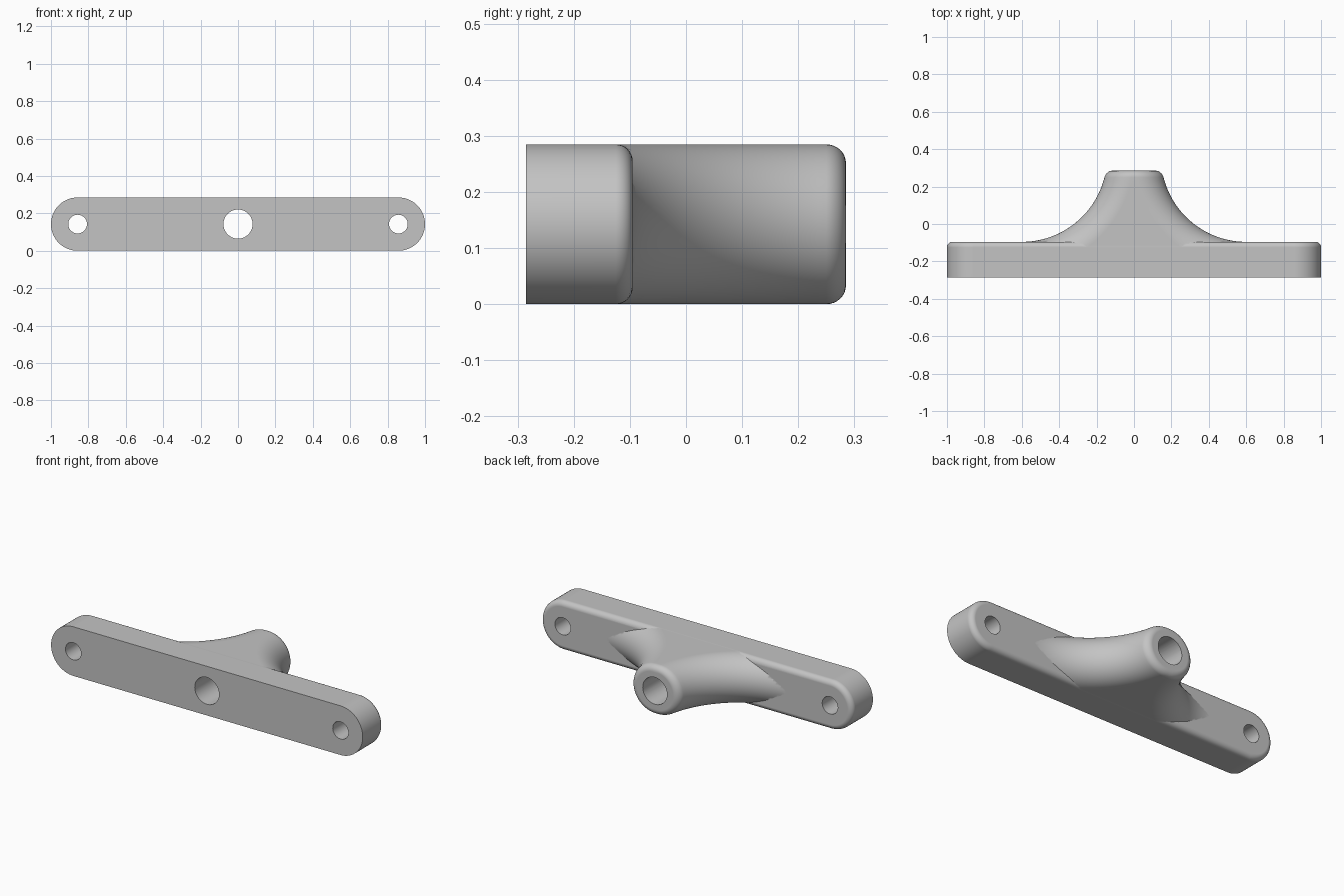
import bpy, bmesh, math
from mathutils import Vector

cube = bpy.data.objects.get("Cube")
if cube:
    bpy.data.objects.remove(cube, do_unlink=True)

RAD = 0.1425            # half the height of the part
FRONT, BACK, TIP = -0.285, -0.095, 0.285
END = 1 - RAD           # centre of each rounded end
SWEEP_X, SWEEP_Y, SWEEP_R = 0.6, 0.36, 0.4555   # concave side arc

grey = bpy.data.materials.new("satin grey")
grey.use_nodes = True
colour = (0.55, 0.55, 0.55, 1)
grey.diffuse_color = colour
grey.node_tree.nodes["Principled BSDF"].inputs["Base Color"].default_value = colour


def loft(name, rings, caps=None):
    """Skin a list of closed rings; caps are n-gons or mirrored quad strips."""
    bm = bmesh.new()
    rows = [[bm.verts.new(p) for p in ring] for ring in rings]
    n = len(rows[0])
    for a, b in zip(rows, rows[1:]):
        for i in range(n):
            j = (i + 1) % n
            bm.faces.new((a[i], a[j], b[j], b[i]))
    for row in (rows[0], rows[-1]):
        if caps == "strip":
            for i in range(n // 2 - 1):
                bm.faces.new((row[i], row[i + 1], row[n - 2 - i], row[n - 1 - i]))
        else:
            bm.faces.new(row)
    bmesh.ops.recalc_face_normals(bm, faces=bm.faces)
    mesh = bpy.data.meshes.new(name)
    bm.to_mesh(mesh)
    bm.free()
    mesh.materials.append(grey)
    obj = bpy.data.objects.new(name, mesh)
    bpy.context.collection.objects.link(obj)
    return obj


def slot(r, y, reach, steps=32):
    """Ring with two round ends, standing in the xz plane."""
    ring = []
    for side in (1, -1):
        for i in range(steps + 1):
            a = math.pi * i / steps - math.pi / 2
            ring.append((side * (reach + r * math.cos(a)), y, RAD + side * r * math.sin(a)))
    return ring


def hole(name, x, r, steps=64):
    rings = [[(x + r * math.cos(math.tau * i / steps), y, RAD + r * math.sin(math.tau * i / steps))
              for i in range(steps)] for y in (-0.5, 0.5)]
    obj = loft(name, rings)
    obj.hide_render = True
    return obj


# Mounting plate with a rounded back edge
FILLET = 0.03
rings = [slot(RAD, FRONT, END)]
for i in range(9):
    a = math.pi / 2 * i / 8
    rings.append(slot(RAD - FILLET * (1 - math.cos(a)), BACK - FILLET * (1 - math.sin(a)), END))
plate = loft("mounting_bracket", rings)

# Flared neck: two round bends merging into the boss, sliced along z
ROUND = 0.035
slices = []
for s in range(33):
    phi = math.pi * s / 32 - math.pi / 2
    radius = SWEEP_R + RAD * (1 - math.cos(phi))
    height = RAD * 0.999 * math.sin(phi)
    stop = math.asin((SWEEP_Y - TIP + ROUND) / radius)
    half = [Vector((SWEEP_X, -0.25, height))]
    for i in range(41):
        a = math.pi / 2 + (stop - math.pi / 2) * i / 40
        half.append(Vector((SWEEP_X - radius * math.cos(a), SWEEP_Y - radius * math.sin(a), height)))
    # Rounded rim of the boss
    for i in range(1, 9):
        a = math.pi / 2 * i / 8
        y = TIP - ROUND + ROUND * math.sin(a)
        shrink = 1 - ROUND * (1 - math.cos(a)) / 0.152
        x = SWEEP_X - math.sqrt(radius ** 2 - (SWEEP_Y - y) ** 2)
        half.append(Vector((x * shrink, y, height * shrink)))
    outline = half + [Vector((-p.x, p.y, p.z)) for p in reversed(half)]
    slices.append([p + Vector((0, 0, RAD)) for p in outline])
neck = loft("flared_neck", slices, "strip")

# Join the neck, then drill the three through holes
tools = [(neck, "UNION"), (hole("centre_bore", 0, 0.078), "DIFFERENCE"),
         (hole("left_screw_hole", END, 0.05), "DIFFERENCE"),
         (hole("right_screw_hole", -END, 0.05), "DIFFERENCE")]
bpy.ops.object.select_all(action="DESELECT")
bpy.context.view_layer.objects.active = plate
plate.select_set(True)
for tool, operation in tools:
    mod = plate.modifiers.new(tool.name, "BOOLEAN")
    mod.operation = operation
    mod.solver = "EXACT"
    mod.object = tool
    bpy.ops.object.modifier_apply(modifier=mod.name)
    bpy.data.objects.remove(tool, do_unlink=True)

bpy.ops.object.shade_smooth_by_angle(angle=math.radians(30))
weighted = plate.modifiers.new("even_shading", "WEIGHTED_NORMAL")
weighted.keep_sharp = True
